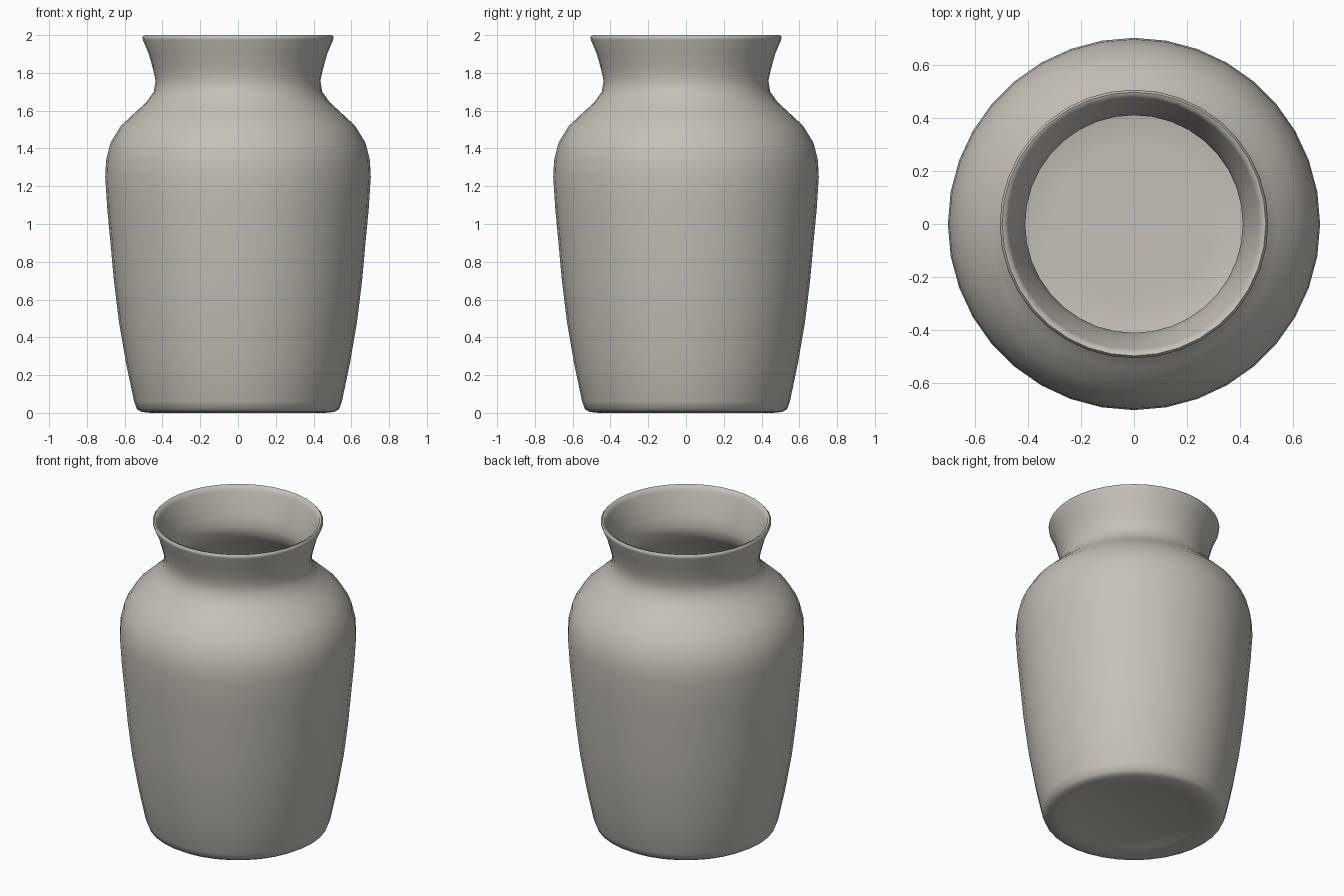
import bpy, bmesh, math

cube = bpy.data.objects.get("Cube")
if cube:
    bpy.data.objects.remove(cube, do_unlink=True)

SIDES = 36

# One warm grey glaze for the whole vase
glaze = bpy.data.materials.new("warm_grey_ceramic")
glaze.use_nodes = True
colour = (0.56, 0.53, 0.48, 1)
glaze.diffuse_color = colour
bsdf = glaze.node_tree.nodes["Principled BSDF"]
bsdf.inputs["Base Color"].default_value = colour
bsdf.inputs["Roughness"].default_value = 0.6


def lathe(name, profile, sides):
    """Spin a (radius, height) profile around z; zero radii become poles."""
    bm = bmesh.new()
    verts = [bm.verts.new((r, 0, z)) for r, z in profile]
    edges = [bm.edges.new(pair) for pair in zip(verts, verts[1:])]
    bmesh.ops.spin(bm, geom=verts + edges, cent=(0, 0, 0), axis=(0, 0, 1),
                   angle=math.tau, steps=sides, use_duplicate=False)
    bmesh.ops.remove_doubles(bm, verts=bm.verts, dist=0.0005)
    bmesh.ops.recalc_face_normals(bm, faces=bm.faces)
    mesh = bpy.data.meshes.new(name)
    bm.to_mesh(mesh)
    bm.free()
    mesh.materials.append(glaze)
    obj = bpy.data.objects.new(name, mesh)
    bpy.context.collection.objects.link(obj)
    return obj


# Recessed underside and foot
foot = [(0, 0.03), (0.32, 0.03), (0.38, 0.012), (0.46, 0), (0.51, 0.005), (0.535, 0.02)]
# Tapering body, round shoulder, narrow neck and flared lip
wall = [(0.55, 0.06), (0.592, 0.26), (0.63, 0.48), (0.657, 0.7), (0.675, 0.9),
        (0.692, 1.08), (0.703, 1.25), (0.698, 1.34), (0.675, 1.43), (0.62, 1.52),
        (0.545, 1.59), (0.485, 1.645), (0.446, 1.7), (0.436, 1.76), (0.45, 1.82),
        (0.472, 1.9)]
lip = [(0.504, 1.975), (0.507, 1.99), (0.498, 2.0), (0.484, 1.995), (0.474, 1.97)]
# Inner wall follows the outer one, down to a flat inner floor
inside = [(r - 0.025, z) for r, z in reversed(wall[1:])]
floor = [(0.53, 0.09), (0.48, 0.06), (0.3, 0.055), (0, 0.055)]

vase = lathe("vase", foot + wall + lip + inside + floor, SIDES)
bpy.ops.object.select_all(action="DESELECT")
vase.select_set(True)
bpy.context.view_layer.objects.active = vase
bpy.ops.object.shade_smooth_by_angle(angle=math.radians(60))
